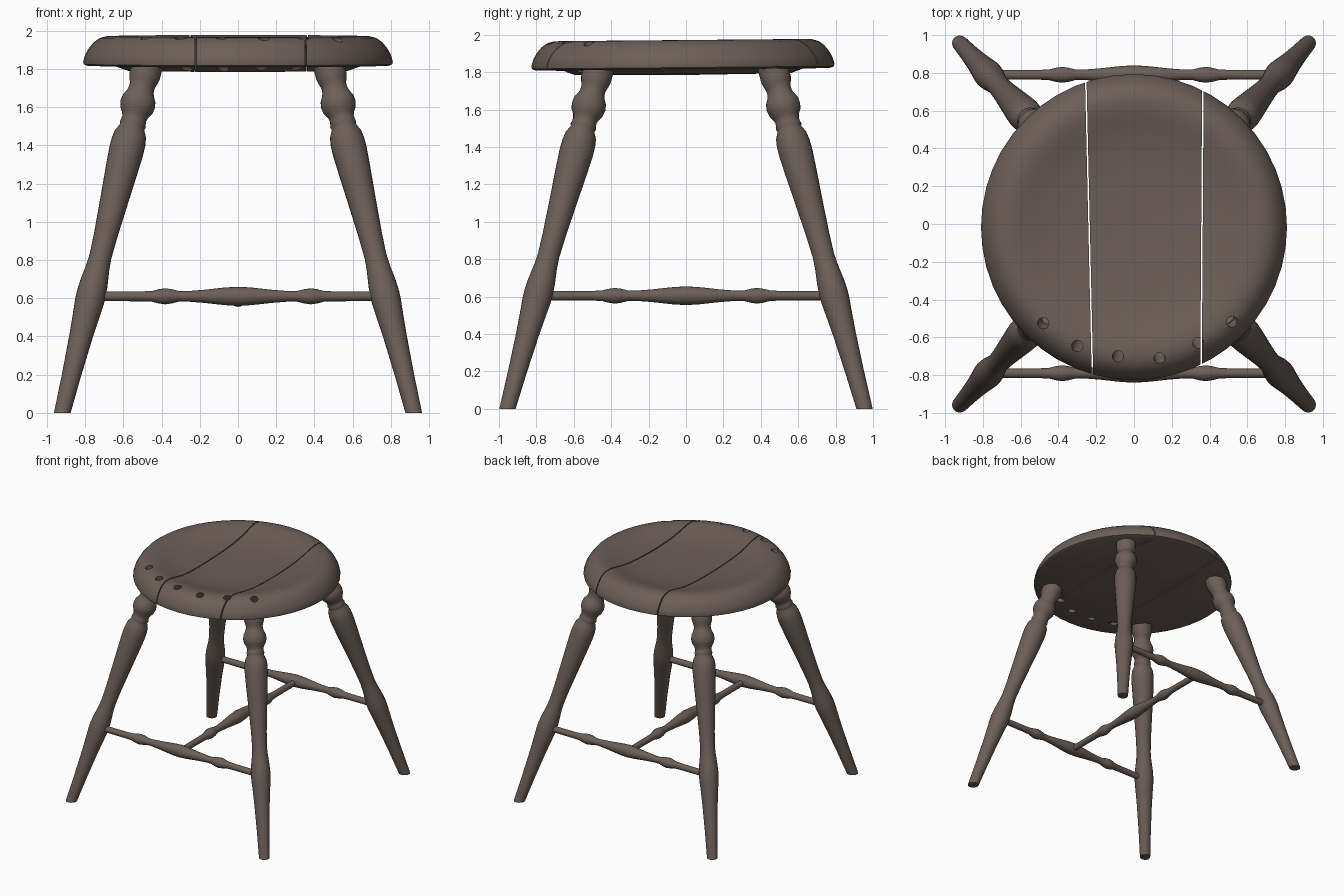
import bpy, bmesh, math
from mathutils import Vector, Matrix

cube = bpy.data.objects.get("Cube")
if cube:
    bpy.data.objects.remove(cube, do_unlink=True)

wood = bpy.data.materials.new("dark brown wood")
wood.use_nodes = True
colour = (0.15, 0.113, 0.098, 1)
wood.diffuse_color = colour
bsdf = wood.node_tree.nodes["Principled BSDF"]
bsdf.inputs["Base Color"].default_value = colour
bsdf.inputs["Roughness"].default_value = 0.7


def turned(profile, sides):
    """Closed turning around z from (radius, height) pairs."""
    bm = bmesh.new()
    rings = []
    for r, h in profile:
        if r == 0:
            rings.append([bm.verts.new((0, 0, h))] * sides)
        else:
            rings.append([bm.verts.new((r * math.cos(a), r * math.sin(a), h))
                          for a in (math.tau * i / sides for i in range(sides))])
    for low, high in zip(rings, rings[1:]):
        for i in range(sides):
            j = (i + 1) % sides
            loop = dict.fromkeys((low[i], low[j], high[j], high[i]))
            bm.faces.new(list(loop))
    for ring in (rings[0], rings[-1]):
        if ring[0] is not ring[1]:
            bm.faces.new(ring)
    bmesh.ops.recalc_face_normals(bm, faces=bm.faces)
    return bm


def cut(bm, point, normal):
    """Remove what lies on the normal side of a plane and cap the opening."""
    geom = bm.verts[:] + bm.edges[:] + bm.faces[:]
    res = bmesh.ops.bisect_plane(bm, geom=geom, plane_co=point, plane_no=normal,
                                 clear_outer=True)
    edges = [e for e in res["geom_cut"] if isinstance(e, bmesh.types.BMEdge)]
    bmesh.ops.contextual_create(bm, geom=edges)
    bmesh.ops.recalc_face_normals(bm, faces=bm.faces)


def finish(name, bm, angle=35):
    mesh = bpy.data.meshes.new(name)
    bm.to_mesh(mesh)
    bm.free()
    mesh.materials.append(wood)
    obj = bpy.data.objects.new(name, mesh)
    bpy.context.collection.objects.link(obj)
    bpy.ops.object.select_all(action="DESELECT")
    obj.select_set(True)
    bpy.context.view_layer.objects.active = obj
    bpy.ops.object.shade_smooth_by_angle(angle=math.radians(angle))
    return obj


def along(bm, start, direction):
    """Stand a turning on a start point, pointing along a direction."""
    turn = Vector(direction).to_track_quat("Z", "Y").to_matrix().to_4x4()
    bm.transform(Matrix.Translation(start) @ turn)


# Legs: turned, splayed, feet trimmed flat on the floor
FOOT, TOP = Vector((0.92, 0.955, 0)), Vector((0.465, 0.455, 1.86))
LEG = [(.04, -.05), (.043, .02), (.05, .2), (.061, .4), (.069, .5), (.076, .58),
       (.077, .62), (.073, .68), (.062, .76), (.058, .82), (.062, .93), (.073, 1.1),
       (.085, 1.27), (.091, 1.37), (.09, 1.42), (.084, 1.46), (.068, 1.49),
       (.066, 1.5), (.07, 1.51), (.066, 1.525), (.064, 1.54), (.07, 1.56),
       (.086, 1.585), (.092, 1.615), (.088, 1.645), (.074, 1.67), (.067, 1.69),
       (.066, 1.71), (.074, 1.735), (.081, 1.76), (.082, 1.86)]
stretch = (TOP - FOOT).length / TOP.z
for sx, side in ((1, "left"), (-1, "right")):
    for sy, end in ((-1, "front"), (1, "back")):
        flip = Vector((sx, sy, 1))
        bm = turned([(r, z * stretch) for r, z in LEG], 24)
        along(bm, FOOT * flip, (TOP - FOOT) * flip)
        cut(bm, (0, 0, 0), (0, 0, -1))
        finish(f"{end}_{side}_leg", bm)

# Stretchers: two across, one joining them in the middle
HALF = [(.05, 0), (.046, .07), (.034, .18), (.027, .27), (.028, .31), (.037, .345),
        (.042, .38), (.037, .415), (.028, .45), (.026, .5), (.025, .78)]
ROD = [(r, -h) for r, h in reversed(HALF[1:])] + HALF
for name, place, direction in (("front_stretcher", (0, -.79, .61), (1, 0, 0)),
                               ("back_stretcher", (0, .79, .61), (1, 0, 0)),
                               ("middle_stretcher", (0, 0, .605), (0, 1, 0))):
    bm = turned(ROD, 20)
    along(bm, place, direction)
    finish(name, bm)

# Spindle holes: leaning outwards along the front rim
HOLES = [(-.48, -.525), (-.3, -.645), (-.085, -.7), (.135, -.71), (.34, -.63), (.52, -.52)]
drills = bmesh.new()
for x, y in HOLES:
    lean = Vector((x, y, 0)).normalized() * .45 + Vector((0, 0, 1))
    bm = turned([(.03, -.4), (.03, .2)], 16)
    along(bm, (x, y, 1.96), lean)
    part = bpy.data.meshes.new("drill")
    bm.to_mesh(part)
    bm.free()
    drills.from_mesh(part)
    bpy.data.meshes.remove(part)
drill = finish("hole_cutter", drills)
drill.hide_render = True

# Seat: dished disc split into three planks with narrow gaps
SEAT = [(0, 1.785), (.575, 1.79), (.64, 1.813), (.79, 1.817), (.808, 1.825), (.81, 1.84),
        (.8, 1.875), (.78, 1.91), (.755, 1.94), (.725, 1.961), (.69, 1.971), (.65, 1.972),
        (.6, 1.963), (.54, 1.946), (.46, 1.928), (.35, 1.915), (.2, 1.907), (0, 1.905)]
GAP = .004
SEAMS = [((-.238, 0, 0), Vector((1, .0227, 0)).normalized()),
         ((.36, 0, 0), Vector((1, -.0065, 0)).normalized())]


def plank(name, left_seam=None, right_seam=None):
    bm = turned(SEAT, 48)
    bm.transform(Matrix.Rotation(.009, 4, "X"))
    for seam, sign in ((left_seam, -1), (right_seam, 1)):
        if seam:
            point, normal = seam
            cut(bm, Vector(point) - normal * sign * GAP, normal * sign)
    obj = finish(name, bm)
    mod = obj.modifiers.new("holes", "BOOLEAN")
    mod.operation, mod.solver, mod.object = "DIFFERENCE", "EXACT", drill
    bpy.ops.object.modifier_apply(modifier=mod.name)
    bpy.ops.object.shade_smooth_by_angle(angle=math.radians(35))


plank("right_seat_plank", right_seam=SEAMS[0])
plank("middle_seat_plank", left_seam=SEAMS[0], right_seam=SEAMS[1])
plank("left_seat_plank", left_seam=SEAMS[1])
bpy.data.objects.remove(drill, do_unlink=True)
